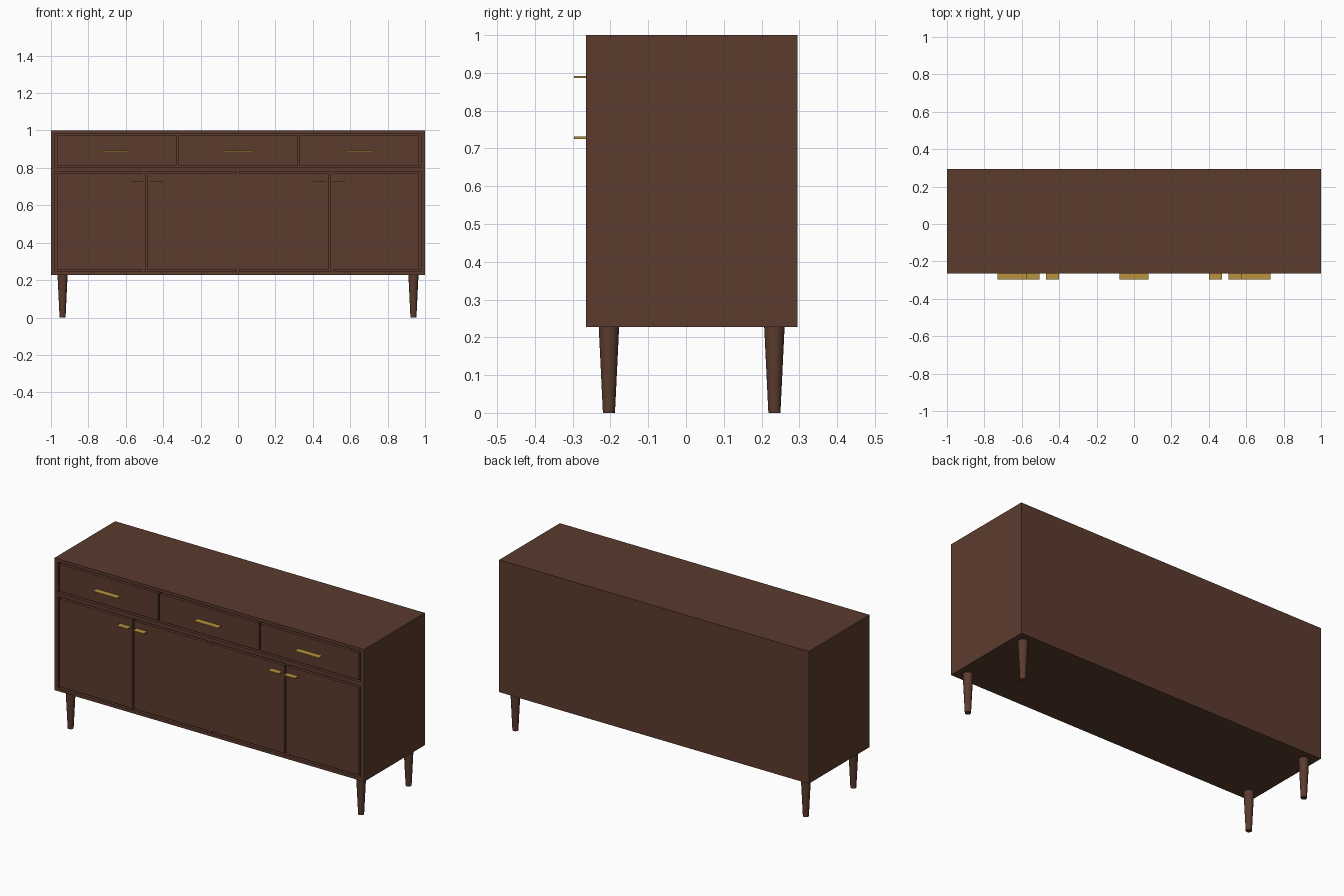
import bpy

if "Cube" in bpy.data.objects:
    bpy.data.objects.remove(bpy.data.objects["Cube"])


def material(name, color):
    m = bpy.data.materials.new(name)
    m.use_nodes = True
    m.diffuse_color = color
    m.node_tree.nodes["Principled BSDF"].inputs["Base Color"].default_value = color
    return m


wood = material("walnut wood", (0.105, 0.044, 0.027, 1))
brass = material("brass", (0.48, 0.29, 0.05, 1))


def box(name, x0, x1, y0, y1, z0, z1, mat):
    bpy.ops.mesh.primitive_cube_add(
        size=1, location=((x0 + x1) / 2, (y0 + y1) / 2, (z0 + z1) / 2))
    ob = bpy.context.object
    ob.name = name
    ob.scale = (x1 - x0, y1 - y0, z1 - z0)
    bpy.ops.object.transform_apply(location=False, rotation=False, scale=True)
    ob.data.materials.append(mat)
    return ob


FRONT, BACK = -0.265, 0.295
BASE, TOP = 0.228, 1.0
INNER = 0.978            # half width of the openings
DEPTH = 0.03             # depth of the grooves around the panels
GAP = 0.01
DRAWER_Z = (0.803, 0.982)
DOOR_Z = (0.246, 0.78)

# Cabinet body with a drawer opening and a door opening
body = box("cabinet_body", -1, 1, FRONT, BACK, BASE, TOP, wood)
for name, (z0, z1) in (("drawer", DRAWER_Z), ("door", DOOR_Z)):
    cutter = box(name + "_cutter", -INNER, INNER, FRONT - 0.1, FRONT + DEPTH, z0, z1, wood)
    cutter.hide_render = True
    cutter.hide_set(True)
    cut = body.modifiers.new(name + "_opening", "BOOLEAN")
    cut.object = cutter
    cut.solver = "EXACT"
    bpy.context.view_layer.objects.active = body
    bpy.ops.object.modifier_apply(modifier=cut.name)
    bpy.data.objects.remove(cutter)


# Flush drawer fronts and doors, separated by narrow grooves
def panels(name, splits, z_range):
    edges = [-INNER - GAP / 2 + GAP / 2] + splits + [INNER]
    for i, (a, b) in enumerate(zip(edges, edges[1:])):
        left = GAP if i == 0 else GAP / 2
        right = GAP if i == len(edges) - 2 else GAP / 2
        box(f"{name}_{i + 1}", a + left, b - right, FRONT, FRONT + DEPTH + 0.005,
            z_range[0] + GAP, z_range[1] - GAP, wood)


panels("drawer_front", [-0.325, 0.325], DRAWER_Z)
panels("door", [-0.49, 0.49], DOOR_Z)

# Upright dividers that show in the grooves above and below the doors
for i, x in enumerate((-0.505, 0, 0.505)):
    box(f"divider_{i + 1}", x - 0.009, x + 0.009, FRONT + 0.001, FRONT + DEPTH + 0.004,
        DOOR_Z[0] - 0.002, DOOR_Z[1] + 0.002, wood)


# Thin brass pulls
def pull(name, x, width, z):
    box(name, x - width / 2, x + width / 2, -0.297, FRONT + 0.002, z - 0.003, z + 0.003, brass)


for i, x in enumerate((-0.652, 0, 0.652)):
    pull(f"drawer_pull_{i + 1}", x, 0.155, 0.889)
for side, s in (("left", 1), ("right", -1)):
    pull(side + "_outer_door_pull", s * 0.54, 0.07, 0.728)
    pull(side + "_inner_door_pull", s * 0.436, 0.07, 0.728)

# Round tapered legs
for side, x in (("left", 0.938), ("right", -0.938)):
    for end, y in (("front", -0.204), ("back", 0.234)):
        bpy.ops.mesh.primitive_cone_add(vertices=24, radius1=0.016, radius2=0.027,
                                        depth=BASE, location=(x, y, BASE / 2))
        leg = bpy.context.object
        leg.name = f"{end}_{side}_leg"
        leg.data.materials.append(wood)
        bpy.ops.object.shade_smooth_by_angle()
